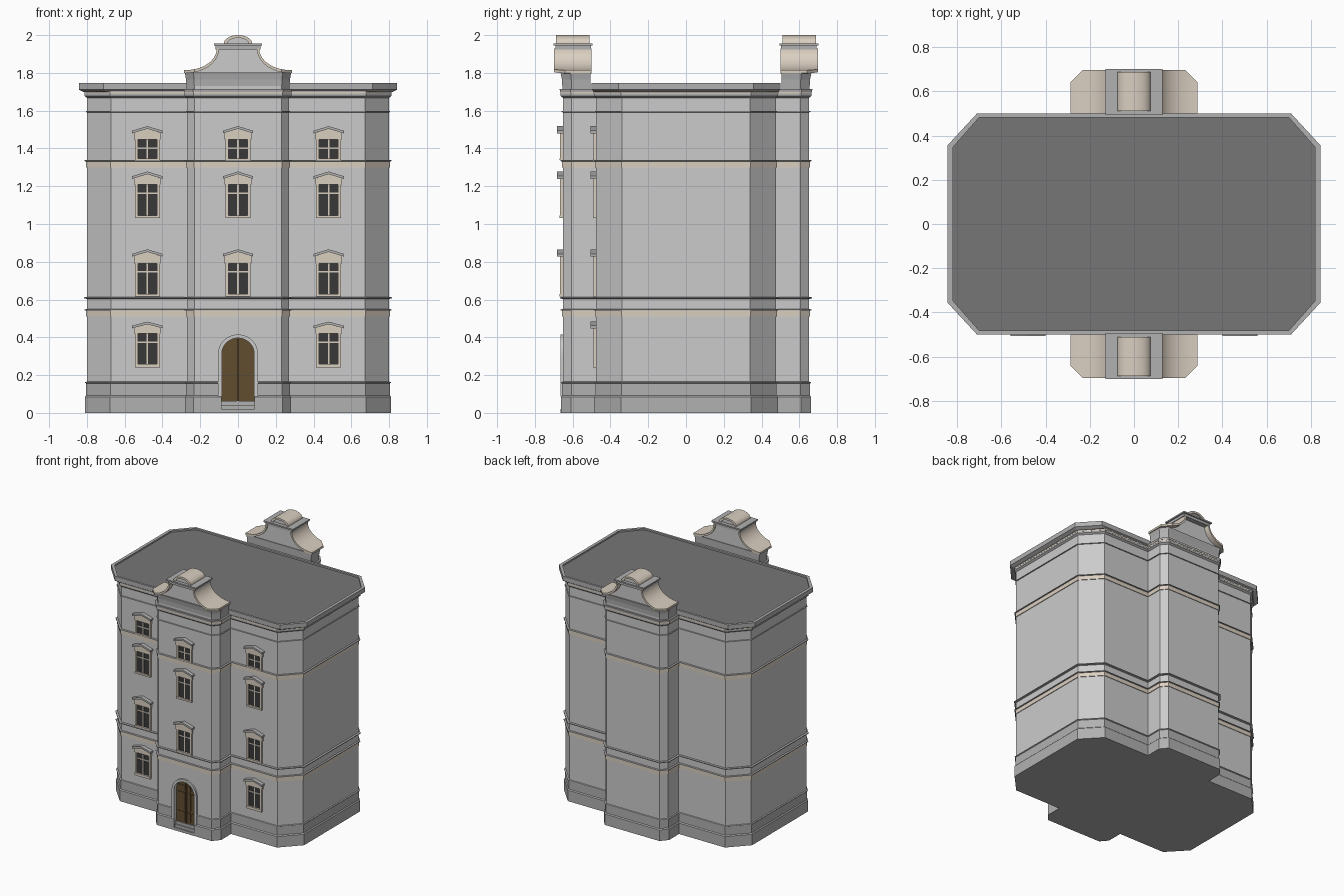
import bpy, bmesh
from math import sin, cos, pi, radians
from mathutils import Vector

if "Cube" in bpy.data.objects:
    bpy.data.objects.remove(bpy.data.objects["Cube"])


def mat(name, c):
    m = bpy.data.materials.new(name)
    m.diffuse_color = (*c, 1)
    m.use_nodes = True
    m.node_tree.nodes["Principled BSDF"].inputs["Base Color"].default_value = m.diffuse_color
    return m


STONE = mat("cream_stone", (0.70, 0.62, 0.53))
WALL = mat("wall_grey", (0.66, 0.66, 0.66))
LOW = mat("ground_floor_grey", (0.53, 0.53, 0.53))
DARK = mat("trim_grey", (0.44, 0.44, 0.44))
ROOF = mat("roof_grey", (0.18, 0.18, 0.18))
GLASS = mat("window_glass", (0.04, 0.04, 0.04))
WOOD = mat("door_wood", (0.12, 0.075, 0.03))


def finish(name, bm, m=None):
    bmesh.ops.recalc_face_normals(bm, faces=bm.faces[:])
    me = bpy.data.meshes.new(name)
    bm.to_mesh(me)
    bm.free()
    ob = bpy.data.objects.new(name, me)
    bpy.context.collection.objects.link(ob)
    if m:
        me.materials.append(m)
    return ob


def loft(name, rings, m=None):
    """Closed solid through a stack of rings of 3D points."""
    bm = bmesh.new()
    vs = [[bm.verts.new(p) for p in r] for r in rings]
    n = len(vs[0])
    for a, b in zip(vs, vs[1:]):
        for i in range(n):
            j = (i + 1) % n
            bm.faces.new((a[i], a[j], b[j], b[i]))
    bm.faces.new(vs[0][::-1])
    bm.faces.new(vs[-1])
    return finish(name, bm, m)


def prism(name, pts, y0, y1, m=None, dx=0):
    """Front-view outline extruded in depth."""
    return loft(name, [[(x + dx, y, z) for x, z in pts] for y in (y0, y1)], m)


def boxes(name, specs, m=None):
    bm = bmesh.new()
    for x0, x1, y0, y1, z0, z1 in specs:
        for v in bmesh.ops.create_cube(bm, size=1)["verts"]:
            v.co = ((x0 + x1) / 2 + v.co.x * (x1 - x0),
                    (y0 + y1) / 2 + v.co.y * (y1 - y0),
                    (z0 + z1) / 2 + v.co.z * (z1 - z0))
    return finish(name, bm, m)


def four_way(q):
    """Mirror one quarter of a plan into a full counterclockwise outline."""
    return (q + [(-x, y) for x, y in q[::-1]] + [(-x, -y) for x, y in q]
            + [(x, -y) for x, y in q[::-1]])


PLAN = [Vector(p) for p in four_way(
    [(0.80, 0.34), (0.672, 0.476), (0.27, 0.476), (0.27, 0.605), (0.23, 0.652)])]


def plan_ring(d, z):
    out = []
    for i, p in enumerate(PLAN):
        e1 = (p - PLAN[i - 1]).normalized()
        e2 = (PLAN[(i + 1) % len(PLAN)] - p).normalized()
        n1, n2 = Vector((e1.y, -e1.x)), Vector((e2.y, -e2.x))
        q = p + (n1 + n2) * (d / (1 + n1.dot(n2)))
        out.append((q.x, q.y, z))
    return out


def course(name, profile, m=None):
    """Solid that follows the building plan, profile = (offset, z)."""
    return loft(name, [plan_ring(d, z) for d, z in profile], m)


def mirror(ob, x, y):
    md = ob.modifiers.new("mirror", 'MIRROR')
    md.use_axis = (x, y, False)


def smooth(ob):
    bpy.ops.object.select_all(action='DESELECT')
    ob.select_set(True)
    bpy.context.view_layer.objects.active = ob
    bpy.ops.object.shade_smooth_by_angle(angle=radians(35))


def clip_corner(ob, x, y, nx, ny):
    """Cut off the front corners along a slanted vertical plane."""
    bm = bmesh.new()
    bm.from_mesh(ob.data)
    for s in (1, -1):
        r = bmesh.ops.bisect_plane(
            bm, geom=bm.verts[:] + bm.edges[:] + bm.faces[:], dist=1e-5,
            plane_co=(s * x, y, 0), plane_no=(s * nx, ny, 0), clear_outer=True)
        cut = [e for e in r["geom_cut"] if isinstance(e, bmesh.types.BMEdge)]
        if cut:
            bmesh.ops.edgenet_fill(bm, edges=cut)
    bmesh.ops.recalc_face_normals(bm, faces=bm.faces[:])
    bm.to_mesh(ob.data)
    bm.free()


# Walls, plinth and string courses
ground = course("ground_floor_walls", [(0, 0.05), (0, 0.53)], LOW)
course("upper_walls", [(0, 0.53), (0, 1.71)], WALL)
plinth = course("plinth", [(0.011, 0), (0.011, 0.085), (0.004, 0.092), (0.004, 0.158)], DARK)
ledge = course("plinth_ledge", [(0.004, 0.156), (0.010, 0.159), (0.010, 0.164), (0, 0.165)], LOW)
for tag, z in (("lower", 0.51), ("upper", 1.30)):
    course(tag + "_stone_band", [(0.005, z), (0.005, z + 0.033)], STONE)
    course(tag + "_band_ledge", [(0.005, z + 0.031), (0.012, z + 0.033), (0.012, z + 0.038), (0, z + 0.04)], DARK)
course("sill_ledge", [(0, 0.603), (0.014, 0.606), (0.014, 0.612), (0, 0.614)], DARK)
course("frieze_ledge", [(0, 1.591), (0.006, 1.593), (0.006, 1.597), (0, 1.599)], DARK)
course("cornice", [(0, 1.668), (0.012, 1.678), (0.012, 1.69)], DARK)
course("cornice_stone_strip", [(0.013, 1.69), (0.013, 1.70)], STONE)
course("cornice_top", [(0.015, 1.70), (0.017, 1.715)], DARK)

# Roof slab with a sunken roof surface inside a low rim
outer = four_way([(0.843, 0.357), (0.712, 0.499)])
inner = four_way([(0.82, 0.347), (0.70, 0.483)])
loft("roof_slab", [[(x, y, z) for x, y in o] for o, z in
                   ((inner, 1.70), (outer, 1.712), (outer, 1.747), (inner, 1.747), (inner, 1.73))], DARK)
loft("roof_surface", [[(x, y, z) for x, y in inner] for z in (1.72, 1.736)], ROOF)

# Curved gables, front and back
N = 14


def sweep(a, b):
    return [(0.275 - a * cos(t), 1.93 - b * sin(t))
            for t in (i * pi / 2 / N for i in range(N + 1))]


half = [(0.108, 1.94)] + sweep(0.170, 0.126) + [(0.27, 1.70)]
gable = prism("gable_wall", [(-x, z) for x, z in half] + half[::-1], -0.655, -0.51, WALL)
clip_corner(gable, 0.23, -0.655, 0.047, -0.04)
mirror(gable, False, True)
rings = []
for d, z in ((0.002, 1.715), (0.005, 1.765), (0.012, 1.802)):
    side = [(0.27 + d, -0.505), (0.27 + d, -0.605 - d / 2), (0.23 + d / 2, -0.652 - d)]
    rings.append([(x, y, z) for x, y in side] + [(-x, y, z) for x, y in side[::-1]])
base = loft("gable_base", rings, DARK)
mirror(base, False, True)
trim = prism("gable_trim", sweep(0.163, 0.115) + [(0.287, 1.815), (0.287, 1.80), (0.275, 1.797)]
             + sweep(0.175, 0.131)[::-1], -0.698, -0.50, STONE)
clip_corner(trim, 0.23, -0.698, 1, -1)
smooth(trim)
mirror(trim, True, True)
cap = boxes("gable_cap", [(-0.128, 0.128, -0.702, -0.494, 1.945, 1.956),
                          (-0.118, 0.118, -0.692, -0.504, 1.925, 1.945)], DARK)
mirror(cap, False, True)


def arch(w, h, base, spring, n=20):
    return ([(w, base)] + [(w * cos(i * pi / n), spring + h * sin(i * pi / n))
                           for i in range(n + 1)] + [(-w, base)])


crest = prism("gable_crest", arch(0.075, 0.045, 1.95, 1.955)
              + arch(0.055, 0.03, 1.95, 1.955)[::-1], -0.688, -0.512, STONE)
smooth(crest)
mirror(crest, False, True)
infill = prism("gable_crest_infill", arch(0.057, 0.032, 1.95, 1.955), -0.678, -0.522, WALL)
mirror(infill, False, True)


# Windows: frame, glazing bars, glass and pointed hood
def window(tag, x, wall, bottom, o0, o1, eave, peak):
    f, b, g = wall - 0.014, wall + 0.01, wall - 0.007
    boxes("window_frame_" + tag, [
        (x - 0.066, x - 0.05, f, b, bottom, eave), (x + 0.05, x + 0.066, f, b, bottom, eave),
        (x - 0.066, x + 0.066, f - 0.003, b, bottom, o0),
        (x - 0.071, x + 0.071, f - 0.002, b, o1, eave)], STONE)
    boxes("glazing_bars_" + tag, [
        (x - 0.004, x + 0.004, g, b, o0, o1),
        (x - 0.05, x + 0.05, g, b, o1 - 0.049, o1 - 0.041)], STONE)
    boxes("window_glass_" + tag, [(x - 0.051, x + 0.051, wall - 0.003, b, o0, o1)], GLASS)
    prism("window_pediment_" + tag, [(-0.07, eave - 0.002), (0.07, eave - 0.002), (0, peak - 0.01)],
          f - 0.004, b, STONE, x)
    prism("window_hood_" + tag, [(-0.08, eave - 0.004), (-0.08, eave + 0.01), (0, peak), (0.08, eave + 0.01),
                                 (0.08, eave - 0.004), (0, peak - 0.014)], wall - 0.03, b, DARK, x)


ROWS = [(0.24, 0.26, 0.419, 0.452, 0.483), (0.616, 0.63, 0.792, 0.832, 0.866),
        (1.033, 1.046, 1.208, 1.243, 1.278), (1.338, 1.348, 1.447, 1.484, 1.518)]
for r, row in enumerate(ROWS):
    for side, x, wall in (("left", -0.48, -0.476), ("middle", 0, -0.652), ("right", 0.48, -0.476)):
        if r or x:
            window(f"{side}_{r + 1}", x, wall, *row)

# Arched doorway with recess, surround, panelled door and steps
cutter = prism("doorway_cutter", arch(0.087, 0.085, -0.05, 0.312), -0.75, -0.622)
cutter.hide_render = True
cutter.hide_set(True)
for ob in (ground, plinth, ledge):
    md = ob.modifiers.new("doorway", 'BOOLEAN')
    md.operation = 'DIFFERENCE'
    md.solver = 'EXACT'
    md.object = cutter
prism("door_surround", arch(0.106, 0.103, 0.088, 0.312)
      + arch(0.086, 0.084, 0.088, 0.312)[::-1], -0.665, -0.64, LOW)
prism("door", arch(0.087, 0.085, 0.06, 0.312), -0.632, -0.61, WOOD)
panels = [(s * xc - 0.013, s * xc + 0.013, -0.637, -0.62, z0, z1)
          for s in (-1, 1) for xc in (0.024, 0.06)
          for z0, z1 in ((0.08, 0.15), (0.165, 0.30), (0.315, 0.355))]
boxes("door_panels", panels + [(-0.004, 0.004, -0.64, -0.62, 0.06, 0.39)], WOOD)
boxes("door_steps", [(-0.0865, 0.0865, -0.664 + 0.011 * i, -0.61, 0.021 * i, 0.021 * i + 0.021)
                     for i in range(3)], DARK)
